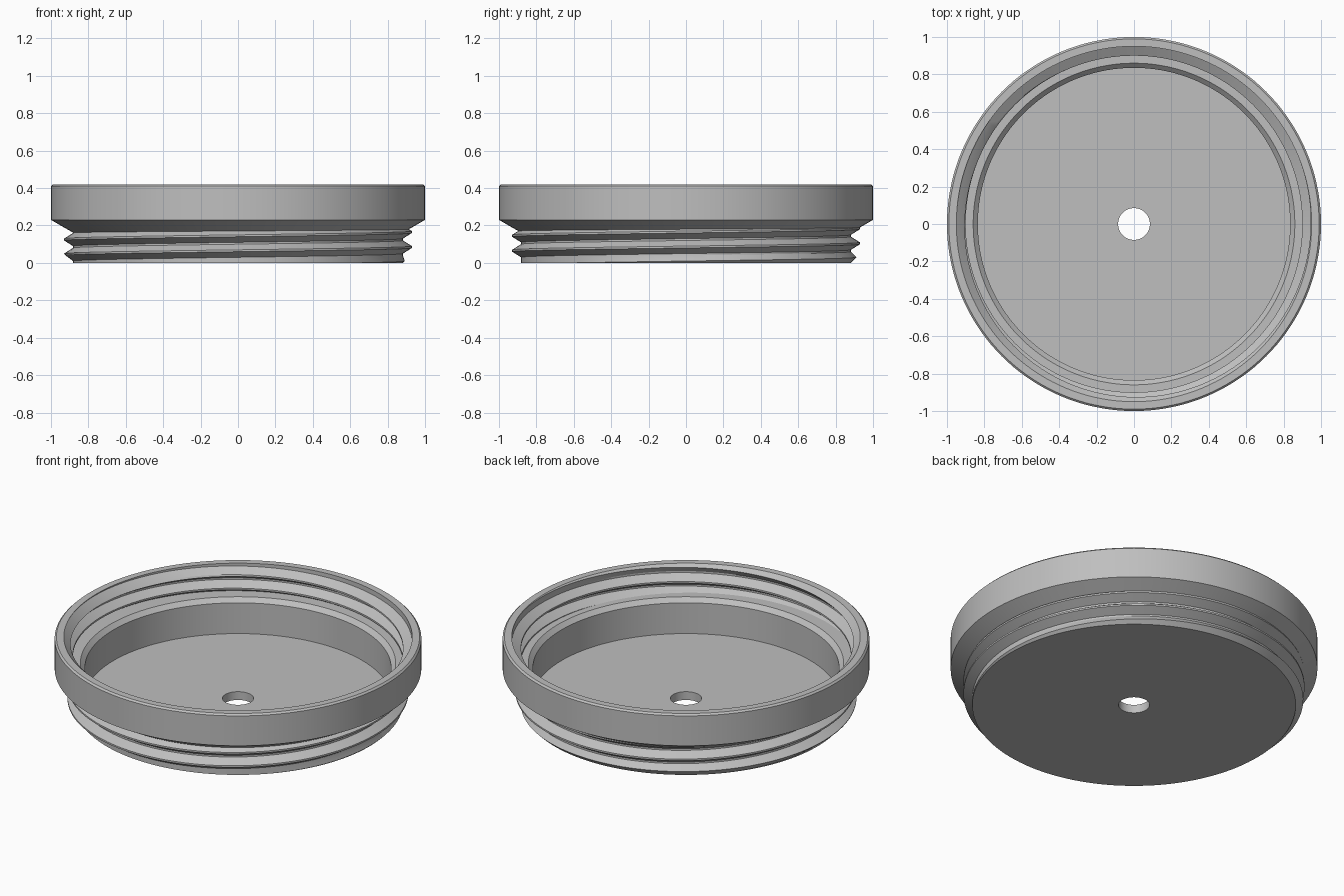
import bpy, bmesh, math

cube = bpy.data.objects.get("Cube")
if cube:
    bpy.data.objects.remove(cube, do_unlink=True)

SEGMENTS = 144
PITCH = 0.08
HEIGHT = 0.42
CREST_HALF, ROOT_HALF = 0.005, 0.035   # half widths of the tooth tip and base


def tooth_radius(z, crest_z, root, crest):
    """Radius of a trapezoid thread at height z."""
    d = abs((z - crest_z + PITCH / 2) % PITCH - PITCH / 2)
    t = (d - CREST_HALF) / (ROOT_HALF - CREST_HALF)
    return crest + (root - crest) * min(1, max(0, t))


def thread_points(turn, start, root, crest, low, high, limit):
    """Thread outline at one angle, bottom to top, clipped to low..high."""
    crest_z = start + PITCH * turn
    points = []
    for k in range(-3, 4):
        for offset in (-ROOT_HALF, -CREST_HALF, CREST_HALF, ROOT_HALF):
            z = min(high, max(low, crest_z + k * PITCH + offset))
            points.append((limit(z, tooth_radius(z, crest_z, root, crest)), z))
    return points


def cone_radius(z):
    return 1 - (0.23 - z) * 1.73


def cone_meeting_height(crest_z):
    """Height where the outer thread runs into the flared shoulder."""
    low, high = 0.15, 0.21
    for _ in range(30):
        mid = (low + high) / 2
        if cone_radius(mid) < tooth_radius(mid, crest_z, 0.882, 0.93):
            low = mid
        else:
            high = mid
    return low


def section(turn):
    """Closed cross-section of the cap at one angle."""
    # Hole, floor, inner wall and ledge
    points = [(0.085, 0), (0.085, 0.05), (0.835, 0.05), (0.835, 0.235), (0.86, 0.26)]
    # Inner thread, with a lead-in chamfer at the mouth
    points += thread_points(turn, 0.34, 0.95, 0.90, 0.26, HEIGHT,
                            lambda z, r: max(r, 0.95 - (HEIGHT - z)))
    # Rim and outer band
    points += [(0.99, HEIGHT), (1, HEIGHT - 0.01), (1, 0.23)]
    # Outer thread, with a lead-in chamfer at the base
    top = cone_meeting_height(0.085 + PITCH * turn)
    outer = thread_points(turn, 0.085, 0.882, 0.93, 0, top,
                          lambda z, r: min(r, 0.882 + z))
    return points + outer[::-1]


# Sweep the section round the axis
bm = bmesh.new()
columns = []
for i in range(SEGMENTS + 1):
    turn = i / SEGMENTS
    a = turn * math.tau
    columns.append([bm.verts.new((r * math.cos(a), r * math.sin(a), z))
                    for r, z in section(turn)])
for left, right in zip(columns, columns[1:]):
    for j in range(len(left)):
        n = (j + 1) % len(left)
        bm.faces.new((left[j], right[j], right[n], left[n]))
bmesh.ops.remove_doubles(bm, verts=bm.verts, dist=0.0001)
bmesh.ops.dissolve_degenerate(bm, edges=bm.edges, dist=0.0001)
bmesh.ops.recalc_face_normals(bm, faces=bm.faces)
mesh = bpy.data.meshes.new("threaded_cap")
bm.to_mesh(mesh)
bm.free()

cap = bpy.data.objects.new("threaded_cap", mesh)
bpy.context.collection.objects.link(cap)

# Plain grey
grey = bpy.data.materials.new("plain_grey")
grey.use_nodes = True
colour = (0.52, 0.52, 0.52, 1)
grey.diffuse_color = colour
grey.node_tree.nodes["Principled BSDF"].inputs["Base Color"].default_value = colour
mesh.materials.append(grey)

bpy.ops.object.select_all(action='DESELECT')
cap.select_set(True)
bpy.context.view_layer.objects.active = cap
bpy.ops.object.shade_smooth_by_angle(angle=math.radians(20))
